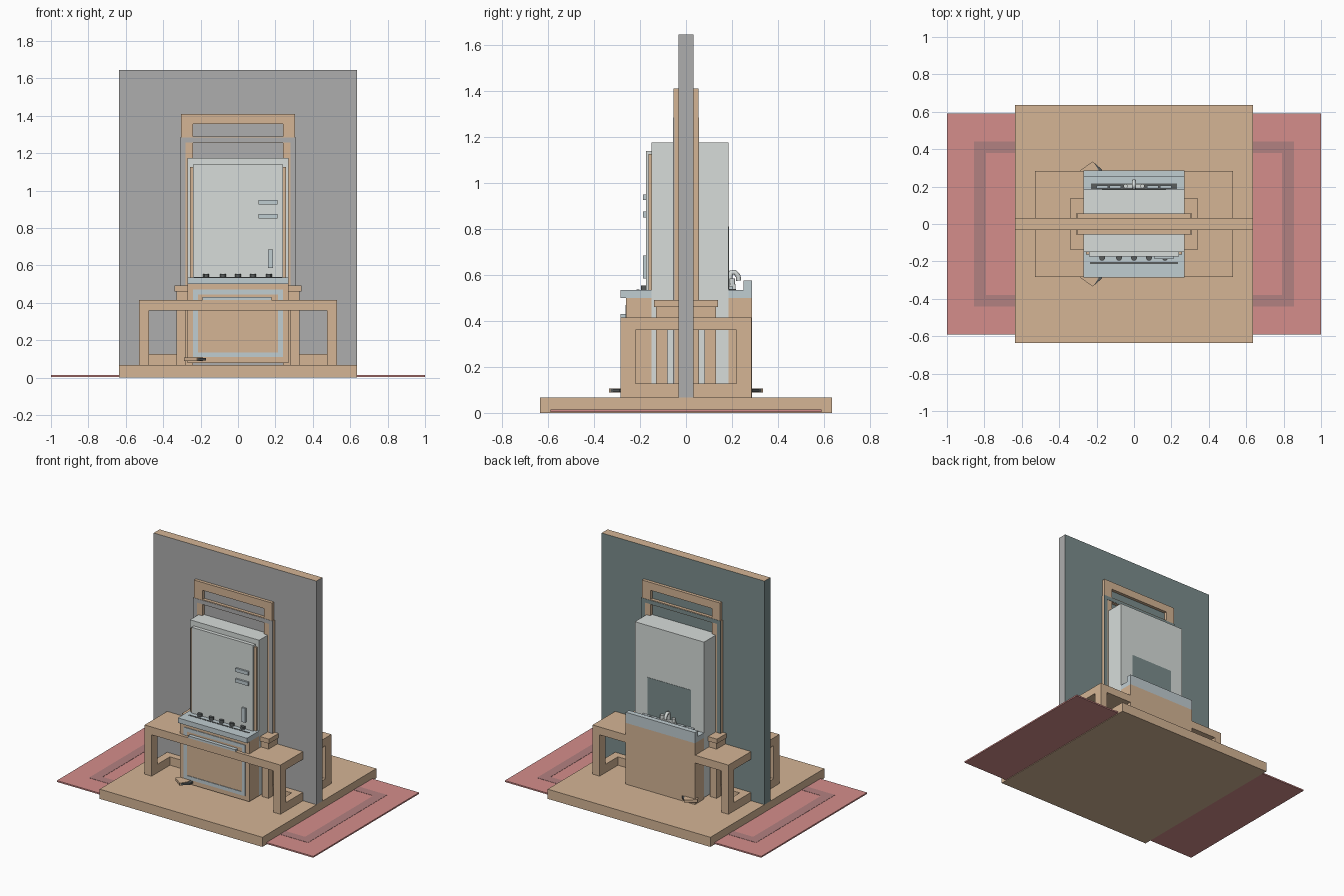
import bpy, bmesh, math

if "Cube" in bpy.data.objects:
    bpy.data.objects.remove(bpy.data.objects["Cube"])


def mat(name, r, g, b):
    m = bpy.data.materials.new(name)
    m.diffuse_color = (r, g, b, 1)
    m.use_nodes = True
    m.node_tree.nodes["Principled BSDF"].inputs["Base Color"].default_value = m.diffuse_color
    return m


TAN = mat("tan_wood", 0.66, 0.46, 0.30)
PINK = mat("pink_rug", 0.66, 0.27, 0.26)
ROSE = mat("rug_border", 0.45, 0.22, 0.22)
PALE = mat("pale_metal", 0.68, 0.72, 0.70)
STEEL = mat("steel", 0.53, 0.61, 0.64)
GREY = mat("wall_grey", 0.42, 0.42, 0.42)
SLATE = mat("wall_slate", 0.20, 0.27, 0.27)
DARK = mat("dark_metal", 0.10, 0.11, 0.11)


def mesh_object(name, bm, material):
    bmesh.ops.recalc_face_normals(bm, faces=bm.faces)
    me = bpy.data.meshes.new(name)
    bm.to_mesh(me)
    bm.free()
    me.materials.append(material)
    ob = bpy.data.objects.new(name, me)
    bpy.context.collection.objects.link(ob)
    return ob


def prism(name, points, z0, z1, material):
    bm = bmesh.new()
    face = bm.faces.new([bm.verts.new((x, y, z0)) for x, y in points])
    top = bmesh.ops.extrude_face_region(bm, geom=[face])["geom"]
    bmesh.ops.translate(bm, vec=(0, 0, z1 - z0),
                        verts=[v for v in top if isinstance(v, bmesh.types.BMVert)])
    return mesh_object(name, bm, material)


def box(name, x, y, z, material):
    (x0, x1), (y0, y1) = sorted(x), sorted(y)
    return prism(name, [(x0, y0), (x1, y0), (x1, y1), (x0, y1)], z[0], z[1], material)


def cylinder(name, centre, radius, depth, material, rot=(0, 0, 0)):
    bpy.ops.mesh.primitive_cylinder_add(vertices=12, radius=radius, depth=depth,
                                        location=centre, rotation=rot)
    ob = bpy.context.object
    ob.name = name
    ob.data.materials.append(material)
    bpy.ops.object.shade_smooth_by_angle()
    return ob


F = 0.068  # floor level

# Rug with border, and plinth
box("rug", (-1, 1), (-0.59, 0.59), (0.004, 0.014), PINK)
for s in (-1, 1):
    box("rug_border_end", (s * 0.79, s * 0.855), (-0.44, 0.44), (0.010, 0.0155), ROSE)
    box("rug_border_side", (-0.79, 0.79), (s * 0.38, s * 0.44), (0.010, 0.0155), ROSE)
box("plinth", (-0.635, 0.635), (-0.635, 0.635), (0, F), TAN)

# Dividing wall: tan top, grey front and right, slate back and left
wall = box("wall", (-0.635, 0.635), (-0.033, 0.033), (F, 1.645), TAN)
for m in (GREY, SLATE):
    wall.data.materials.append(m)
for p in wall.data.polygons:
    n = p.normal
    if abs(n.z) < 0.5:
        p.material_index = 1 if (n.y < -0.5 or n.x > 0.5) else 2

# Frame through the wall with two shallow windows
box("frame_top_bar", (-0.305, 0.305), (-0.055, 0.055), (1.355, 1.41), TAN)
box("frame_middle_bar", (-0.24, 0.24), (-0.055, 0.055), (1.255, 1.29), TAN)
for s in (-1, 1):
    box("frame_post", (s * 0.24, s * 0.305), (-0.055, 0.055), (F, 1.355), TAN)
    box("frame_outer_post", (s * 0.305, s * 0.31), (-0.055, 0.055), (F, 1.285), TAN)
    # Trim on each face of the frame
    trim = GREY if s < 0 else SLATE
    box("frame_trim_bar", (-0.31, 0.31), (s * 0.05, s * 0.057), (1.258, 1.285), trim)
    for t in (-1, 1):
        box("frame_trim_post", (t * 0.28, t * 0.31), (s * 0.05, s * 0.057), (F, 1.258), trim)

# Tables on both sides of the wall (sy: front/back, sx: left/right)
for sy in (-1, 1):
    box("table_top", (-0.53, 0.53), (sy * 0.033, sy * 0.284), (0.36, 0.415), TAN)
    for sx in (-1, 1):
        box("table_leg", (sx * 0.475, sx * 0.53), (sy * 0.22, sy * 0.284), (F, 0.36), TAN)
        box("table_side_rail", (sx * 0.475, sx * 0.53), (sy * 0.033, sy * 0.22), (F, 0.127), TAN)
        box("table_wall_rail", (sx * 0.31, sx * 0.475), (sy * 0.033, sy * 0.08), (F, 0.127), TAN)
        box("arm_leg", (sx * 0.28, sx * 0.33), (sy * 0.08, sy * 0.13), (F, 0.36), TAN)
        box("arm_block", (sx * 0.26, sx * 0.33), (sy * 0.033, sy * 0.13), (0.415, 0.46), TAN)
        box("arm_cap", (sx * 0.26, sx * 0.34), (sy * 0.033, sy * 0.14), (0.46, 0.492), TAN)

# Tall metal body through the wall
box("body", (-0.27, 0.27), (-0.15, 0.185), (F + 0.01, 1.175), PALE)

# Front door with backing strip and handles
box("door_backing", (-0.257, 0.257), (-0.163, -0.15), (0.535, 1.125), TAN)
box("door", (-0.24, 0.24), (-0.175, -0.163), (0.535, 1.14), PALE)
box("door_top_lip", (-0.24, 0.24), (-0.175, -0.15), (1.125, 1.14), PALE)
for z in (0.85, 0.925):
    box("door_bar", (0.11, 0.21), (-0.188, -0.175), (z, z + 0.025), STEEL)
box("door_handle", (0.16, 0.187), (-0.188, -0.175), (0.585, 0.685), STEEL)

# Front shelf, knobs and drip slot
box("front_shelf", (-0.27, 0.27), (-0.285, -0.15), (0.5, 0.535), STEEL)
box("shelf_slot", (-0.235, 0.235), (-0.215, -0.203), (0.53, 0.537), DARK)
for x in (-0.17, -0.08, 0, 0.08, 0.165):
    cylinder("shelf_knob", (x, -0.18, 0.545), 0.016, 0.02, DARK)

# Front cabinet with outlined door and pull
box("front_cabinet", (-0.27, 0.27), (-0.26, -0.15), (F + 0.01, 0.5), TAN)
for s in (-1, 1):
    box("cabinet_outline_side", (s * 0.215, s * 0.24), (-0.264, -0.255), (0.11, 0.47), STEEL)
for z in (0.11, 0.445):
    box("cabinet_outline_bar", (-0.215, 0.215), (-0.264, -0.255), (z, z + 0.025), STEEL)
box("cabinet_pull", (-0.19, 0.18), (-0.285, -0.26), (0.415, 0.43), STEEL)

# Back cabinet, counter, upstand and splash panel
box("back_cabinet", (-0.27, 0.27), (0.185, 0.286), (F, 0.5), TAN)
box("back_counter", (-0.27, 0.27), (0.185, 0.286), (0.5, 0.535), STEEL)
box("back_upstand", (-0.27, 0.27), (0.25, 0.286), (0.535, 0.575), STEEL)
box("splash_panel", (-0.17, 0.17), (0.18, 0.187), (0.535, 0.81), SLATE)
box("basin_slot", (-0.23, 0.23), (0.187, 0.217), (0.53, 0.539), DARK)

# Tap with spout and handles
box("tap_base", (-0.06, 0.06), (0.19, 0.215), (0.535, 0.56), PALE)
curve = bpy.data.curves.new("tap_spout", "CURVE")
curve.dimensions = "3D"
curve.bevel_depth = 0.011
curve.bevel_resolution = 2
curve.use_fill_caps = True
sp = curve.splines.new("POLY")
path = [(0.2, 0.55), (0.2, 0.595), (0.205, 0.61), (0.22, 0.612), (0.235, 0.595), (0.237, 0.575)]
sp.points.add(len(path) - 1)
for pt, (y, z) in zip(sp.points, path):
    pt.co = (0, y - 0.018 + 0.01, z, 1)
curve.materials.append(PALE)
bpy.context.collection.objects.link(bpy.data.objects.new("tap_spout", curve))
for s in (-1, 1):
    cylinder("tap_handle", (s * 0.045, 0.202, 0.57), 0.012, 0.03, PALE)
    for x in (0.1, 0.17):
        box("basin_tray", (s * (x - 0.03), s * (x + 0.03)), (0.19, 0.205), (0.537, 0.55), STEEL)

# Foot pedals, front and back
for s in (-1, 1):
    prism("pedal", [(-0.29, s * 0.285), (-0.22, s * 0.335), (-0.19, s * 0.29),
                    (-0.19, s * 0.25), (-0.27, s * 0.25)], 0.088, 0.107, TAN)
    prism("pedal_tip", [(-0.215, s * 0.329), (-0.17, s * 0.29), (-0.17, s * 0.25),
                        (-0.215, s * 0.25)], 0.091, 0.104, DARK)
